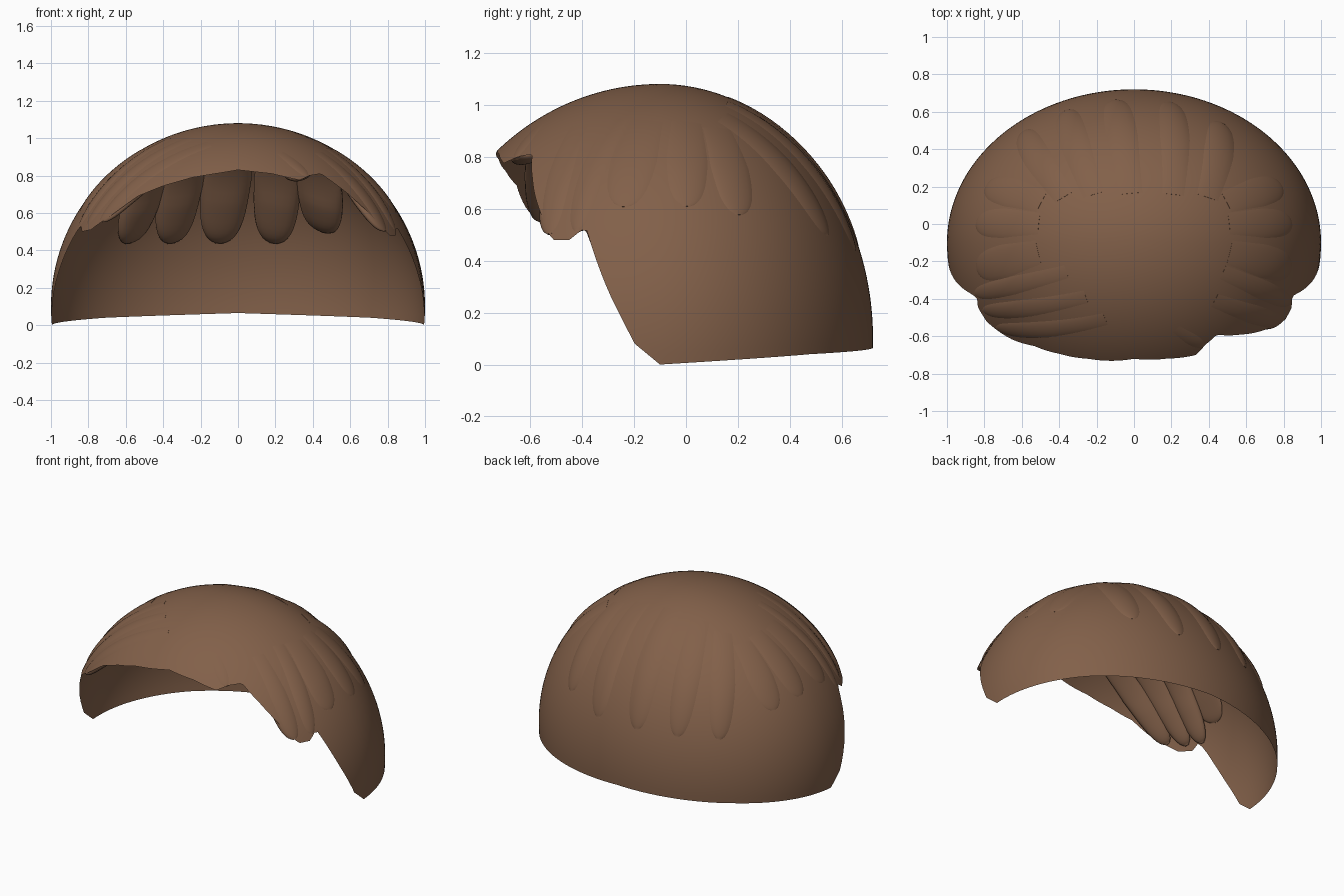
import bpy, bmesh, math
from mathutils import Vector

if "Cube" in bpy.data.objects:
    bpy.data.objects.remove(bpy.data.objects["Cube"])

brown = bpy.data.materials.new("warm_brown")
brown.diffuse_color = (0.223, 0.117, 0.067, 1)
brown.use_nodes = True
brown.node_tree.nodes["Principled BSDF"].inputs["Base Color"].default_value = brown.diffuse_color

CENTRE_Y, CENTRE_Z, HEIGHT = -0.1, 0.1, 0.98
FRONT, BACK = 0.93, 0.82


def direction(x, y, z):
    """Unit head direction nearest to a point in space."""
    d = y - CENTRE_Y
    return Vector((x, d / (FRONT if d < 0 else BACK), (z - CENTRE_Z) / HEIGHT)).normalized()


def on_head(u, offset=0.0):
    """Point on the head surface, pushed out along its normal."""
    ry = FRONT if u.y < 0 else BACK
    n = Vector((u.x, u.y / ry, u.z / HEIGHT)).normalized()
    return Vector((u.x, CENTRE_Y + ry * u.y, CENTRE_Z + HEIGHT * u.z)) + n * offset


def finish(name, bm):
    bmesh.ops.recalc_face_normals(bm, faces=bm.faces)
    mesh = bpy.data.meshes.new(name)
    bm.to_mesh(mesh)
    bm.free()
    mesh.materials.append(brown)
    ob = bpy.data.objects.new(name, mesh)
    bpy.context.collection.objects.link(ob)
    bpy.ops.object.select_all(action='DESELECT')
    ob.select_set(True)
    bpy.context.view_layer.objects.active = ob
    bpy.ops.object.shade_smooth_by_angle(angle=math.radians(50))
    return ob


# Hairline: (degrees from the front, height)
HAIRLINE = [(-180, .065), (-135, .04), (-90, 0), (-84, .08), (-77.5, .28), (-71, .50),
            (-69, .53), (-66, .50), (-60, .51), (-50, .60), (-42, .69), (-32, .745),
            (-20, .79), (0, .83), (15, .81), (27, .775), (33, .80), (40, .81), (47, .72),
            (55, .59), (61, .48), (66, .48), (70, .53), (71, .50), (77.5, .28), (84, .08),
            (90, 0), (135, .04), (180, .065)]


def hairline(a):
    for (a0, z0), (a1, z1) in zip(HAIRLINE, HAIRLINE[1:]):
        if a <= a1:
            return z0 + (z1 - z0) * (a - a0) / (a1 - a0)
    return HAIRLINE[-1][1]


def build_cap(segments=240, rings=40):
    bm = bmesh.new()
    top = bm.verts.new(on_head(Vector((0, 0, 1))))
    cols = []
    for i in range(segments):
        a = -180 + 360 * i / segments
        t = math.radians(a)
        low = math.acos((hairline(a) - CENTRE_Z) / HEIGHT)
        col = []
        for j in range(1, rings + 1):
            p = low * j / rings
            u = Vector((math.sin(p) * math.sin(t), -math.sin(p) * math.cos(t), math.cos(p)))
            col.append(bm.verts.new(on_head(u)))
        cols.append(col)
    for i in range(segments):
        a, b = cols[i], cols[(i + 1) % segments]
        bm.faces.new((top, a[0], b[0]))
        for j in range(rings - 1):
            bm.faces.new((a[j], a[j + 1], b[j + 1], b[j]))
    return finish("hair_cap", bm)


def build_lock(name, start, end, width, outer, inner, steps=24, sides=20):
    """Flattened lock of hair that follows the head from start to a rounded tip."""
    bm = bmesh.new()
    u0, u1 = direction(*start), direction(*end)
    rows = []
    for i in range(steps + 1):
        s = 0.5 - 0.5 * math.cos(math.pi * i / steps)
        c = u0.lerp(u1, s).normalized()
        side = (u1 - u0).cross(c).normalized()
        tip = math.sqrt(max(1 - s ** 6, 0.03))
        w = width * (0.7 + 0.3 * min(1, s * 2)) * tip
        grow = min(1, 0.15 + 1.3 * s) * tip
        mid, half = (outer - inner) / 2, (outer + inner) / 2
        row = []
        for k in range(sides):
            a = 2 * math.pi * k / sides
            u = (c + side * w * math.cos(a)).normalized()
            row.append(bm.verts.new(on_head(u, (mid + half * math.sin(a)) * grow)))
        rows.append(row)
    for r0, r1 in zip(rows, rows[1:]):
        for k in range(sides):
            n = (k + 1) % sides
            bm.faces.new((r0[k], r0[n], r1[n], r1[k]))
    bm.faces.new(rows[0])
    bm.faces.new(rows[-1])
    return finish(name, bm)


build_cap()

# Back locks, thick on the inside of the cap
for i, (x, z, w) in enumerate([(-.59, .44, .135), (-.36, .44, .135), (-.10, .44, .14),
                               (.19, .44, .135), (.46, .50, .145)]):
    y = CENTRE_Y + BACK * math.sqrt(1 - x * x - ((z - CENTRE_Z) / HEIGHT) ** 2)
    build_lock(f"back_lock_{i + 1}", (x * .75 + .06, .15, .98), (x, y, z), w, .012, .10)

# Side locks, nearly flush with the cap
for label, sx in (("left", -1), ("right", 1)):
    for i, (y0, y1) in enumerate([(.12, .22), (.0, .0), (-.15, -.24)]):
        build_lock(f"{label}_side_lock_{i + 1}", (sx * .5, y0, .92), (sx * .83, y1, .60),
                   .12, .008, .03)

# Fringe locks sweeping to both temples
for i, (start, end) in enumerate([((-.15, -.50, .95), (-.74, -.56, .56)),
                                  ((-.25, -.38, .97), (-.80, -.46, .53)),
                                  ((-.35, -.25, .97), (-.84, -.37, .52))]):
    build_lock(f"left_fringe_lock_{i + 1}", start, end, .085, .008, .06)
for i, (start, end) in enumerate([((.42, -.40, .90), (.78, -.52, .50)),
                                  ((.45, -.25, .90), (.83, -.42, .51))]):
    build_lock(f"right_fringe_lock_{i + 1}", start, end, .09, .008, .06)

# Small curl under the fringe
build_lock("fringe_curl", (.22, -.55, .90), (.36, -.64, .78), .09, .004, .08)
